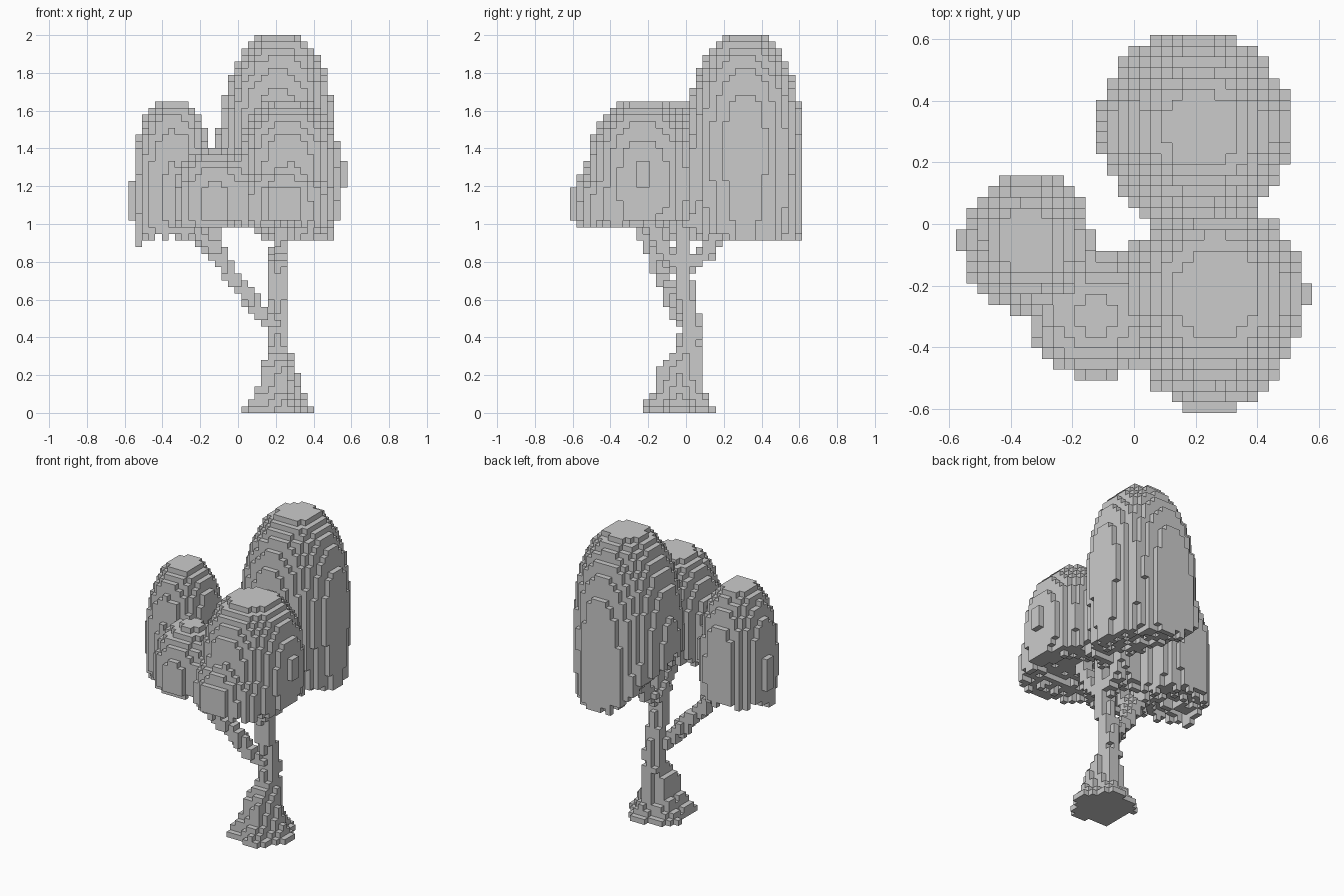
import bpy, math, random
from mathutils import Vector

if "Cube" in bpy.data.objects:
    bpy.data.objects.remove(bpy.data.objects["Cube"])

random.seed(4)
V = 2 / 57                      # cube size
NX, NY, NZ = 33, 35, 57         # grid size
cells = {}                      # grid cell -> part name


def centre(i, j, k):
    return Vector(((i + .5 - NX / 2) * V, (j + .5 - NY / 2) * V, (k + .5) * V))


GRID = [(i, j, k) for i in range(NX) for j in range(NY) for k in range(NZ)]


def fill(name, test):
    for c in GRID:
        if c not in cells and test(centre(*c), c):
            cells[c] = name


def crown(name, x, y, z, rx, ry, up, down, floor, top, power, hollow, lean=(0, 0), tilt=(0, 0)):
    """Tall dome with a ragged underside that may be hollow or tilt upwards."""
    rag = {(i, j): random.choice((0, 0, 0, V, V)) for i in range(NX) for j in range(NY)}

    def test(p, c):
        dz = p.z - z
        dx, dy = (p.x - x - lean[0] * dz) / rx, (p.y - y - lean[1] * dz) / ry
        r2 = dx * dx + dy * dy
        if p.z > top or r2 + abs(dz / (up if dz > 0 else down)) ** power > 1:
            return False
        rise = max(0, dx * tilt[0] + dy * tilt[1])
        return p.z > floor + hollow * (1 - r2) + rise + rag[c[:2]]
    fill(name, test)


def trunk(name, rings):
    """Stack of lobed oval slices: (z, x, y, rx, ry), blended between rings."""
    def test(p, c):
        for a, b in zip(rings, rings[1:]):
            if a[0] <= p.z < b[0]:
                t = (p.z - a[0]) / (b[0] - a[0])
                x, y, rx, ry = (u + (w - u) * t for u, w in zip(a[1:], b[1:]))
                dx, dy = (p.x - x) / rx, (p.y - y) / ry
                lobe = 1 + .12 * math.cos(5 * math.atan2(dy, dx)) * (p.z < .3)
                return math.hypot(dx, dy) < lobe
        return False
    fill(name, test)


def branch(name, points, r):
    pts = [Vector(p) for p in points]

    def test(p, c):
        for a, b in zip(pts, pts[1:]):
            d = b - a
            t = min(1, max(0, (p - a).dot(d) / d.length_squared))
            if (p - a - d * t).length < r:
                return True
        return False
    fill(name, test)


# leaf crowns; the front right one has a wider skirt
crown("back_crown", .193, .314, 1.20, .315, .312, .83, .83, .92, 2.0, 3.1, .02,
      lean=(.035, -.01), tilt=(-.32, -.08))
crown("front_right_crown", .268, -.225, 1.2, .285, .305, .48, .38, .98, 1.65, 2.7, .09)
crown("front_right_crown", .25, -.285, 1.08, .28, .318, .28, .3, .98, 1.65, 3, .09)
crown("left_crown", -.345, -.06, 1.15, .212, .228, .53, .53, .91, 1.65, 2.6, .06)
crown("front_middle_crown", -.125, -.295, 1.12, .225, .212, .28, .30, .95, 1.4, 2, .08)

# small leaf tufts that stick out of the crowns
for name, lo, hi in (
        ("left_crown", (-.58, -.09, 1.01), (-.5, -.01, 1.23)),
        ("front_right_crown", (.5, -.26, 1.19), (.58, -.19, 1.33)),
        ("front_right_crown", (.15, -.62, 1.01), (.33, -.54, 1.2)),
        ("left_crown", (-.55, -.16, .88), (-.51, -.08, 1.0)),
        ("back_crown", (.05, -.02, 1.12), (.37, .06, 1.4))):
    fill(name, lambda p, c: all(l < q < h for l, q, h in zip(lo, p, hi)))

# trunk with flared roots
trunk("trunk", [
    (0, .21, -.04, .195, .195), (.06, .21, -.04, .15, .155),
    (.12, .21, -.04, .115, .125), (.25, .21, -.025, .085, .105),
    (.36, .21, .02, .055, .065), (.45, .215, .03, .05, .055),
    (.60, .21, 0, .05, .05), (.78, .215, -.02, .048, .045),
    (1.1, .225, -.02, .04, .045)])

# limbs reaching into each crown
branch("left_limb", [(.18, -.01, .48), (.1, -.06, .56), (0, -.10, .68),
                     (-.1, -.16, .82), (-.18, -.18, .92), (-.25, -.14, 1.06)], .042)
branch("middle_limb", [(-.09, -.15, .81), (-.13, -.24, .95), (-.13, -.28, 1.12)], .036)
branch("back_limb", [(.21, 0, .76), (.22, .12, .86), (.22, .22, 1.1)], .042)
branch("front_limb", [(.21, -.04, .78), (.22, -.14, .9), (.24, -.24, 1.14)], .04)

# turn each part's cubes into an outer skin
grey = bpy.data.materials.new("plain_grey")
grey.diffuse_color = (.6, .6, .6, 1)
grey.use_nodes = True
grey.node_tree.nodes["Principled BSDF"].inputs["Base Color"].default_value = grey.diffuse_color


def skin(name):
    verts, faces = {}, []
    for c in (c for c in cells if cells[c] == name):
        for axis in range(3):
            for side in (0, 1):
                n = list(c)
                n[axis] += 2 * side - 1
                if tuple(n) in cells:
                    continue
                u, w = (axis + 1) % 3, (axis + 2) % 3
                quad = []
                for du, dw in ((0, 0), (1, 0), (1, 1), (0, 1)):
                    q = list(c)
                    q[axis] += side
                    q[u] += du
                    q[w] += dw
                    quad.append(verts.setdefault(tuple(q), len(verts)))
                faces.append(quad if side else quad[::-1])
    half = Vector((.5, .5, .5)) * V
    mesh = bpy.data.meshes.new(name)
    mesh.from_pydata([centre(*q) - half for q in verts], [], faces)
    mesh.materials.append(grey)
    bpy.context.collection.objects.link(bpy.data.objects.new(name, mesh))


for part in sorted(set(cells.values())):
    skin(part)
